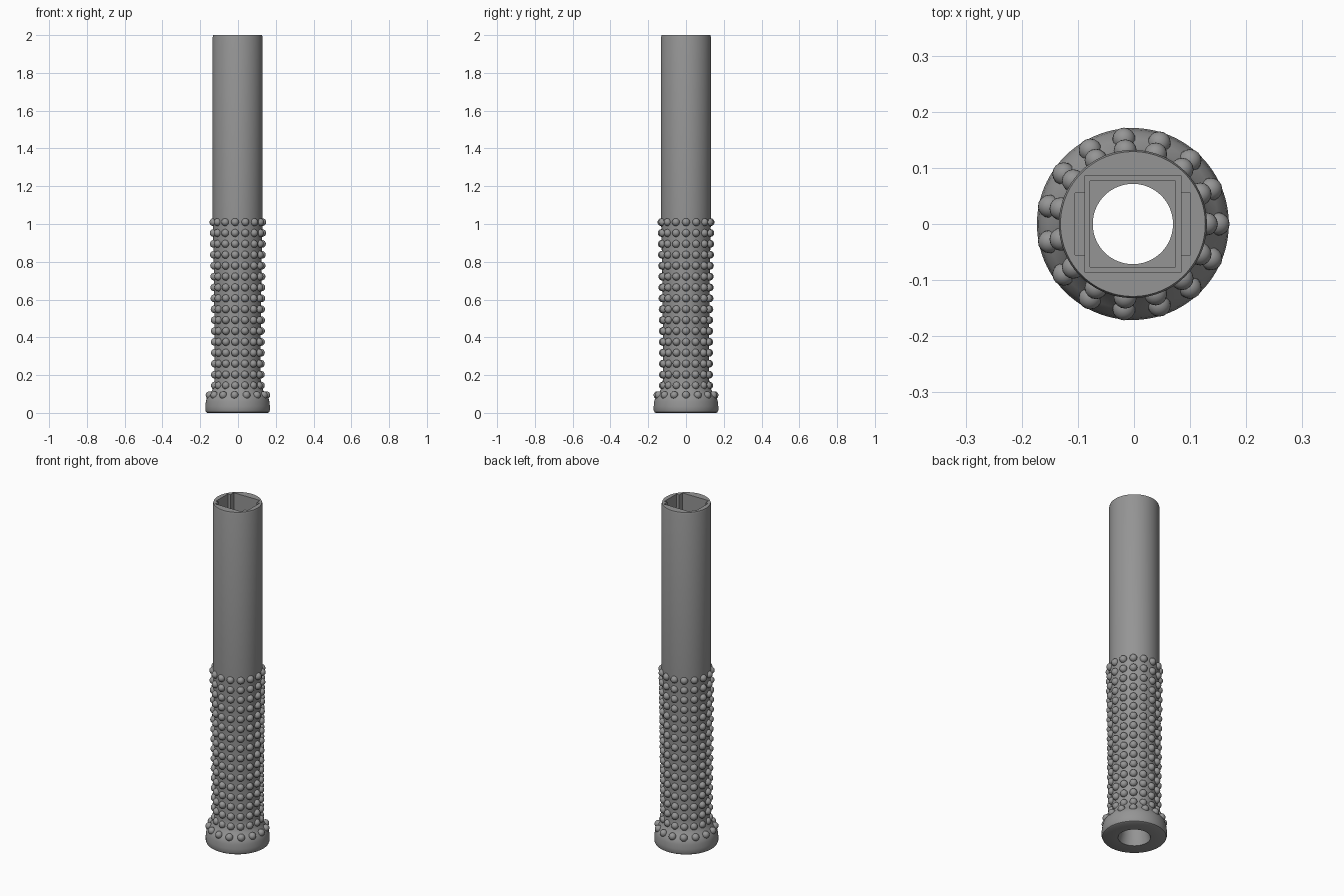
import bpy, bmesh, math
from mathutils import Matrix, Vector

cube = bpy.data.objects.get("Cube")
if cube:
    bpy.data.objects.remove(cube)

CX = -0.002
GREY = (0.3, 0.3, 0.3, 1)
mat = bpy.data.materials.new("mid grey")
mat.use_nodes = True
mat.diffuse_color = GREY
mat.node_tree.nodes["Principled BSDF"].inputs["Base Color"].default_value = GREY


def make_object(name, bm, material=mat):
    bmesh.ops.recalc_face_normals(bm, faces=bm.faces)
    mesh = bpy.data.meshes.new(name)
    bm.to_mesh(mesh)
    bm.free()
    mesh.materials.append(material)
    obj = bpy.data.objects.new(name, mesh)
    obj.location.x = CX
    bpy.context.collection.objects.link(obj)
    return obj


def smooth(obj, degrees=35):
    bpy.ops.object.select_all(action='DESELECT')
    obj.select_set(True)
    bpy.context.view_layer.objects.active = obj
    bpy.ops.object.shade_smooth_by_angle(angle=math.radians(degrees))


def lathe(name, profile, segments=96):
    """Revolve a closed (radius, height) profile around z."""
    bm = bmesh.new()
    rings = []
    for i in range(segments):
        a = math.tau * i / segments
        rings.append([bm.verts.new((r * math.cos(a), r * math.sin(a), z)) for r, z in profile])
    n = len(profile)
    for i in range(segments):
        p, q = rings[i], rings[(i + 1) % segments]
        for j in range(n):
            k = (j + 1) % n
            bm.faces.new((p[j], q[j], q[k], p[k]))
    return make_object(name, bm)


def box_cutter(name, half_x, half_y, bottom):
    """Box reaching from the given height to above the open end."""
    top = 2.1
    bm = bmesh.new()
    size = Matrix.Diagonal((2 * half_x, 2 * half_y, top - bottom, 1))
    place = Matrix.Translation((0, 0, (top + bottom) / 2))
    bmesh.ops.create_cube(bm, size=1, matrix=place @ size)
    return make_object(name, bm)


# Hollow handle: rounded foot, waisted grip, straight tube, bore
handle = lathe("handle_body", [
    (0.085, 0), (0.160, 0), (0.167, 0.004), (0.171, 0.014), (0.171, 0.035),
    (0.168, 0.060), (0.163, 0.080), (0.152, 0.096), (0.136, 0.118),
    (0.127, 0.140), (0.122, 0.180), (0.122, 0.400), (0.126, 0.750),
    (0.132, 1.030), (0.132, 1.990), (0.129, 2.0),
    (0.0715, 2.0), (0.0715, 0.050),
])

# Stepped rectangular sockets in the open end
cutters = [
    box_cutter("socket_wide_cutter", 0.103, 0.055, 1.20),
    box_cutter("socket_square_cutter", 0.0855, 0.086, 1.14),
    box_cutter("socket_lower_cutter", 0.076, 0.077, 1.05),
]
for cutter in cutters:
    mod = handle.modifiers.new(cutter.name, 'BOOLEAN')
    mod.operation = 'DIFFERENCE'
    mod.solver = 'EXACT'
    mod.object = cutter
bpy.context.view_layer.update()
result = bpy.data.meshes.new_from_object(
    handle.evaluated_get(bpy.context.evaluated_depsgraph_get()))
handle.modifiers.clear()
handle.data = result
for cutter in cutters:
    bpy.data.objects.remove(cutter)
smooth(handle)


# Round grip studs in rings of fifteen
def stud_rings(name, rings, per_ring=15, radius=0.0205):
    bm = bmesh.new()
    for r, z in rings:
        for i in range(per_ring):
            a = math.tau * i / per_ring
            centre = Vector((r * math.cos(a), r * math.sin(a), z))
            bmesh.ops.create_uvsphere(bm, u_segments=16, v_segments=10, radius=radius,
                                      matrix=Matrix.Translation(centre))
    smooth(make_object(name, bm), 60)


ROWS = 16
grip_rings = []
for row in range(ROWS):
    t = row / (ROWS - 1)
    grip_rings.append((0.123 + 0.008 * t * t, 0.145 + 0.865 * t))
stud_rings("grip_studs", grip_rings)
stud_rings("foot_studs", [(0.152, 0.094)])
